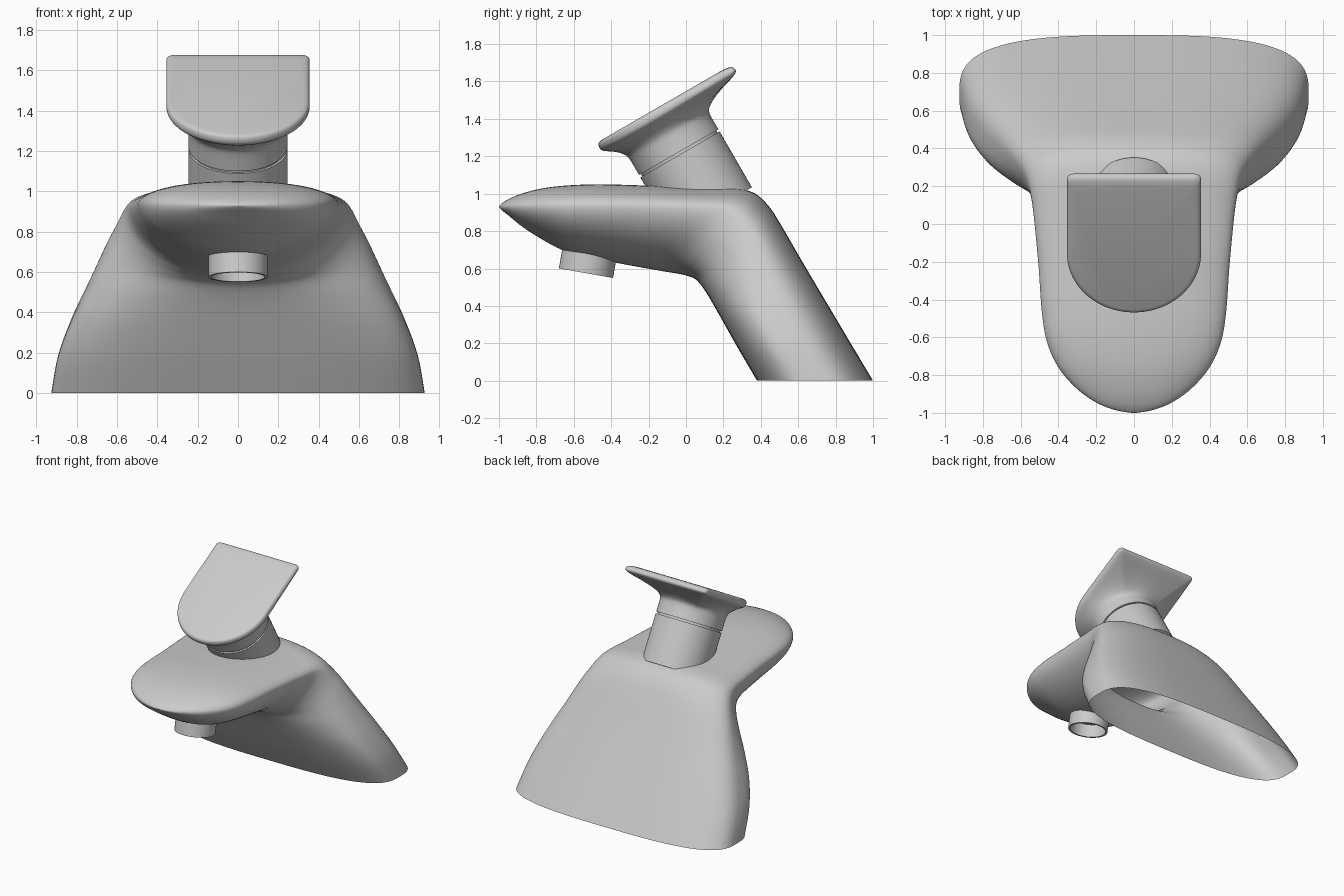
import bpy, bmesh
from math import sin, cos, pi, radians, hypot
from mathutils import Matrix, Vector

if "Cube" in bpy.data.objects:
    bpy.data.objects.remove(bpy.data.objects["Cube"], do_unlink=True)

grey = bpy.data.materials.new("satin_grey")
grey.use_nodes = True
grey.diffuse_color = (0.6, 0.6, 0.6, 1)
grey.node_tree.nodes["Principled BSDF"].inputs["Base Color"].default_value = (0.6, 0.6, 0.6, 1)


def loft(name, rings, cap_start=False, cap_end=False, matrix=Matrix(), angle=35):
    """Skin a list of closed rings of points into one smooth-shaded object."""
    bm = bmesh.new()
    loops = [[bm.verts.new(p) for p in ring] for ring in rings]
    n = len(loops[0])
    for a, b in zip(loops, loops[1:]):
        for i in range(n):
            j = (i + 1) % n
            bm.faces.new((a[i], a[j], b[j], b[i]))
    if cap_start:
        bm.faces.new(loops[0])
    if cap_end:
        bm.faces.new(loops[-1])
    bmesh.ops.recalc_face_normals(bm, faces=bm.faces)
    mesh = bpy.data.meshes.new(name)
    bm.to_mesh(mesh)
    bm.free()
    mesh.materials.append(grey)
    ob = bpy.data.objects.new(name, mesh)
    bpy.context.collection.objects.link(ob)
    ob.matrix_world = matrix
    bpy.ops.object.select_all(action='DESELECT')
    ob.select_set(True)
    bpy.context.view_layer.objects.active = ob
    bpy.ops.object.shade_smooth_by_angle(angle=radians(angle))
    return ob


def circle(r, z, n=64):
    return [(r * cos(2 * pi * i / n), r * sin(2 * pi * i / n), z) for i in range(n)]


def spline(keys, steps):
    """Catmull-Rom interpolation through tuples of numbers."""
    out = []
    for k in range(len(keys) - 1):
        a, b, c, d = (keys[min(max(k + o, 0), len(keys) - 1)] for o in (-1, 0, 1, 2))
        for s in range(steps):
            t = s / steps
            out.append([q + 0.5 * t * (r - p + t * (2 * p - 5 * q + 4 * r - e + t * (3 * (q - r) + e - p)))
                        for p, q, r, e in zip(a, b, c, d)])
    return out + [list(keys[-1])]


def power(v, n):
    return (1 if v >= 0 else -1) * abs(v) ** (2 / n)


def section(key, count=96):
    """Rounded cross-section between an outer and an inner profile point."""
    ty, tz, by, bz, w, f, n_out, n_in = key
    top, low = Vector((0, ty, tz)), Vector((0, by, bz))
    mid = top.lerp(low, f)
    ring = []
    for i in range(count):
        t = 2 * pi * i / count
        n = n_out if sin(t) >= 0 else n_in
        h = power(sin(t), n)
        p = mid + (top - mid) * h if h >= 0 else mid - (low - mid) * h
        ring.append((w * power(cos(t), n), p.y, p.z))
    return ring


# Body: open foot, sloping column, bend and spout
# outer y, z, inner y, z, half width, widest place, outer and inner roundness
body_keys = [
    (1.00, 0, .38, 0, .925, .5, 3, 3),
    (.875, .21, .28, .17, .89, .5, 3, 3),
    (.75, .42, .19, .33, .82, .49, 3, 2.9),
    (.62, .64, .115, .46, .73, .45, 2.9, 2.6),
    (.51, .83, .06, .535, .655, .39, 2.7, 2.3),
    (.445, .93, .01, .56, .61, .35, 2.5, 2.1),
    (.37, 1.0, -.04, .572, .575, .3, 2.4, 2),
    (.27, 1.028, -.09, .58, .55, .26, 2.3, 1.9),
    (.1, 1.03, -.16, .592, .53, .25, 2.3, 1.8),
    (-.2, 1.043, -.3, .617, .505, .27, 2.2, 1.8),
    (-.45, 1.05, -.5, .655, .488, .3, 2.2, 1.8),
    (-.62, 1.045, -.64, .69, .46, .32, 2.2, 1.8),
    (-.76, 1.03, -.76, .75, .4, .36, 2.1, 1.8),
    (-.87, 1.003, -.87, .82, .305, .4, 2, 1.9),
    (-.945, .973, -.945, .88, .2, .45, 2, 2),
    (-.985, .948, -.985, .912, .1, .5, 2, 2),
    (-1.0, .932, -1.0, .928, .01, .5, 2, 2),
]
loft("body", [section(k) for k in spline(body_keys, 5)], cap_end=True, angle=50)

# Stem and handle share an axis leaning toward the front
lean = Matrix.Translation((0, -.035, 1.215)) @ Matrix.Rotation(radians(30), 4, 'X')
R = .245
loft("stem", [circle(R, -.35), circle(R, -.006)], True, True, lean)
loft("stem_gap_core", [circle(R - .012, -.02), circle(R - .012, .02)], True, True, lean)


def plate_point(t, half=.355, back=.483, corner=.03):
    """Plate outline: round at the front, square with small corners at the back."""
    c, s = cos(t), sin(t)
    if s <= 0:
        return half * c, half * s
    k = min(half / max(abs(c), 1e-6), back / s)
    x, y = k * c, k * s
    dx, dy = abs(x) - (half - corner), y - (back - corner)
    if dx > 0 and dy > 0:
        d = hypot(dx, dy)
        x = (half - corner + corner * dx / d) * (1 if x > 0 else -1)
        y = back - corner + corner * dy / d
    return x, y


# Angles, with extra ones near the back corners
angles = [2 * pi * i / 96 for i in range(96)]
for mid in (.937, pi - .937):
    angles += [mid + o * .012 for o in range(-5, 6)]
angles.sort()


def handle_ring(height, blend):
    ring = []
    for t in angles:
        x, y = plate_point(t)
        ring.append((R * cos(t) * (1 - blend) + x * blend, R * sin(t) * (1 - blend) + y * blend, height))
    return ring


handle_profile = [(.008, 0), (.09, 0), (.125, .04), (.15, .17), (.17, .34), (.19, .57),
                  (.205, .78), (.217, .92), (.228, .985), (.24, 1), (.252, .985),
                  (.262, .94), (.268, .86), (.271, .75)]
loft("handle", [handle_ring(*k) for k in spline(handle_profile, 3)], True, True, lean, 50)

# Outlet nozzle under the spout: a recessed tube
tilt = Matrix.Translation((0, -.535, .575)) @ Matrix.Rotation(radians(-10), 4, 'X')
loft("outlet_nozzle", [circle(.147, .16), circle(.147, 0), circle(.132, 0), circle(.132, .1)],
     True, True, tilt)
